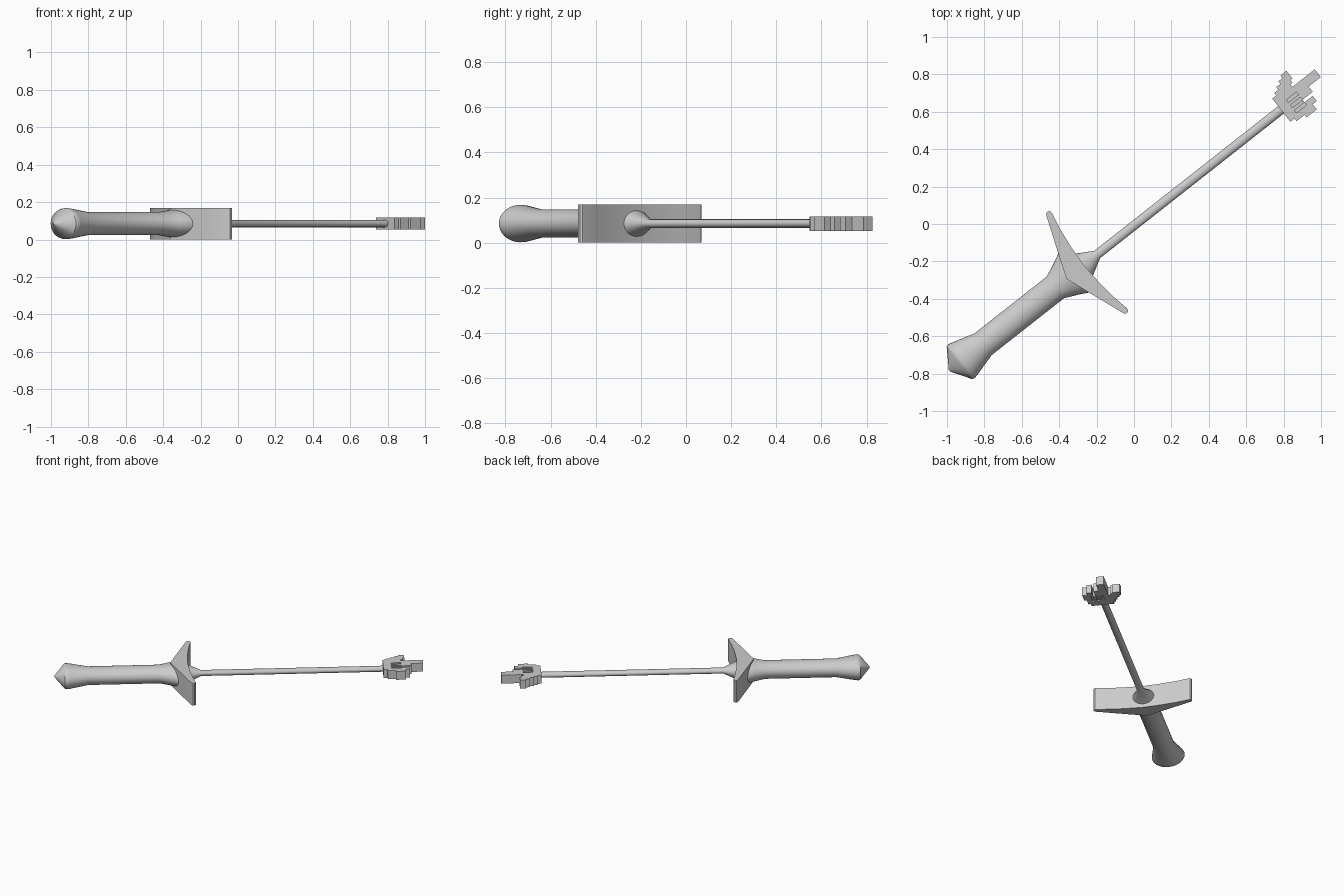
import bpy, bmesh, math
from mathutils import Matrix

if "Cube" in bpy.data.objects:
    bpy.data.objects.remove(bpy.data.objects["Cube"])

ANGLE = math.radians(38.2)   # the stick lies diagonally on the ground
MID_Z = 0.085
PLACE = Matrix.Translation((0, -0.008, MID_Z)) @ Matrix.Rotation(ANGLE, 4, 'Z')

grey = bpy.data.materials.new("plain_grey")
grey.diffuse_color = (0.6, 0.6, 0.6, 1)
grey.use_nodes = True
grey.node_tree.nodes["Principled BSDF"].inputs["Base Color"].default_value = grey.diffuse_color


def finish(name, bm, smooth=None):
    # Stick space is x along, y across; place the part in the world
    bmesh.ops.recalc_face_normals(bm, faces=bm.faces)
    bm.transform(PLACE)
    me = bpy.data.meshes.new(name)
    bm.to_mesh(me)
    bm.free()
    me.materials.append(grey)
    ob = bpy.data.objects.new(name, me)
    bpy.context.collection.objects.link(ob)
    if smooth:
        bpy.ops.object.select_all(action='DESELECT')
        ob.select_set(True)
        bpy.context.view_layer.objects.active = ob
        bpy.ops.object.shade_smooth_by_angle(angle=math.radians(smooth))
    return ob


def loft(name, stations, n=32):
    # Elliptical rings: distance along, half width, half height
    bm = bmesh.new()
    rings = []
    for u, rv, rz in stations:
        rings.append([bm.verts.new((u, rv * math.cos(2 * math.pi * i / n),
                                    rz * math.sin(2 * math.pi * i / n)))
                      for i in range(n)])
    for a, b in zip(rings, rings[1:]):
        for i in range(n):
            j = (i + 1) % n
            bm.faces.new((a[i], a[j], b[j], b[i]))
    bm.faces.new(rings[0])
    bm.faces.new(rings[-1])
    return finish(name, bm, 32)


def extrude_up(bm, faces, height):
    r = bmesh.ops.extrude_face_region(bm, geom=faces)
    verts = [g for g in r["geom"] if isinstance(g, bmesh.types.BMVert)]
    bmesh.ops.translate(bm, verts=verts, vec=(0, 0, height))


# Handle with pointed pommel and flared collar
loft("handle", [(-1.256, 0.006, 0.005), (-1.245, 0.022, 0.017),
                (-1.188, 0.110, 0.079), (-1.176, 0.1145, 0.083),
                (-1.155, 0.1105, 0.082), (-1.026, 0.074, 0.062),
                (-0.536, 0.074, 0.062), (-0.47, 0.103, 0.071),
                (-0.41, 0.133, 0.081), (-0.36, 0.135, 0.081)])

# Rod with flared foot
loft("rod", [(-0.37, 0.085, 0.064), (-0.335, 0.073, 0.056),
             (-0.25, 0.025, 0.0195), (1.03, 0.025, 0.0195)], 24)

# Guard: tapering arms, slightly concave on the rod side, mirrored across
half = [(-0.342, 0.0), (-0.335, 0.12), (-0.322, 0.23), (-0.304, 0.32),
        (-0.304, 0.333), (-0.312, 0.343), (-0.324, 0.344), (-0.334, 0.335),
        (-0.372, 0.235), (-0.412, 0.13), (-0.46, 0.0)]
outline = half + [(u, -v) for u, v in half[-2:0:-1]]
bm = bmesh.new()
base = bm.faces.new([bm.verts.new((u, v, -0.084)) for u, v in outline])
extrude_up(bm, [base], 0.168)
finish("guard", bm, 32)

# Pointing hand on a grid of square steps, from blocks of cells:
# first column, end column, first row, end row
ROW, COL, TIP, LEFT = 0.0138, 0.0175, 1.276, 0.146


def cells(*blocks):
    return {(r, c) for c0, c1, r0, r1 in blocks
            for r in range(r0, r1) for c in range(c0, c1)}


def stepped_plate(name, area, half_z):
    bm = bmesh.new()
    for r, c in sorted(area):
        u, v = TIP - r * ROW, LEFT - c * COL
        bm.faces.new([bm.verts.new((x, y, -half_z)) for x, y in
                      ((u, v), (u - ROW, v), (u - ROW, v - COL), (u, v - COL))])
    bmesh.ops.remove_doubles(bm, verts=bm.verts, dist=0.0005)
    extrude_up(bm, bm.faces[:], 2 * half_z)
    finish(name, bm)


fingers = cells((5, 8, 0, 12), (8, 10, 6, 12), (11, 13, 7, 12), (13, 15, 9, 14))
thumb = cells((0, 3, 9, 12), (3, 4, 10, 12), (1, 4, 12, 14))
palm = cells((4, 15, 11, 14), (5, 15, 10, 11), (2, 14, 14, 16),
             (3, 14, 16, 18), (4, 13, 18, 20)) - cells((10, 11, 10, 11))
grooves = cells(*[(c, c + 1, 11, 16) for c in (7, 9, 11)])
stepped_plate("pointing_hand", (fingers | thumb | palm) - grooves, 0.032)
stepped_plate("palm_grooves", grooves, 0.022)
